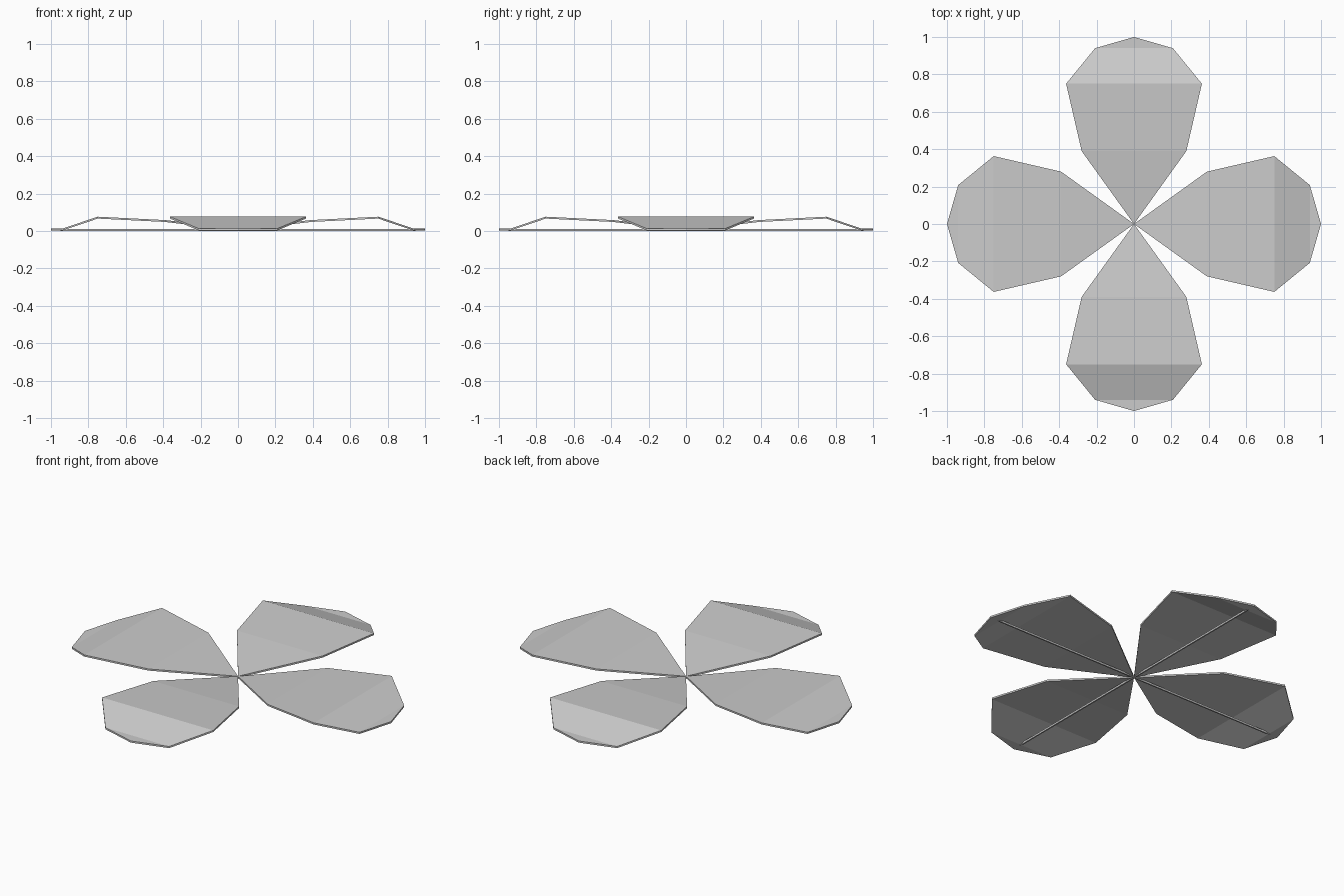
import bpy, bmesh
from math import pi
from mathutils import Matrix

if "Cube" in bpy.data.objects:
    bpy.data.objects.remove(bpy.data.objects["Cube"])

T = 0.01
# Half outline of a petal: distance from centre, half width, top height
STATIONS = [(0, 0, 0.012), (0.39, 0.28, 0.058), (0.75, 0.363, 0.076),
            (0.94, 0.208, 0.012), (1.0, 0, 0.012)]


def add_object(name, bm, turn):
    bm.transform(Matrix.Rotation(turn, 4, 'Z'))
    bmesh.ops.recalc_face_normals(bm, faces=bm.faces)
    me = bpy.data.meshes.new(name)
    bm.to_mesh(me)
    bm.free()
    ob = bpy.data.objects.new(name, me)
    bpy.context.collection.objects.link(ob)


def petal(name, turn):
    # Folded sheet with a pointed root and tip, then given thickness downwards
    bm = bmesh.new()
    rows = []
    for r, w, z in STATIONS:
        sides = (-w, w) if w else (0,)
        rows.append([bm.verts.new((r, y, z)) for y in sides])
    for a, b in zip(rows, rows[1:]):
        bm.faces.new(a + b[::-1])
    ext = bmesh.ops.extrude_face_region(bm, geom=bm.faces[:], use_keep_orig=True)
    lower = [v for v in ext['geom'] if isinstance(v, bmesh.types.BMVert)]
    bmesh.ops.translate(bm, verts=lower, vec=(0, 0, -T))
    add_object(name, bm, turn)


def strut(name, turn):
    # Thin straight bar lying on the ground under the petal
    bm = bmesh.new()
    bmesh.ops.create_cube(bm, size=1)
    bmesh.ops.scale(bm, verts=bm.verts, vec=(0.95, 0.008, 0.011))
    bmesh.ops.translate(bm, verts=bm.verts, vec=(0.475, 0, 0.0055))
    add_object(name, bm, turn)


# Four petals, each with its own strut
for i, side in enumerate(("right", "back", "left", "front")):
    petal(f"{side}_petal", i * pi / 2)
    strut(f"{side}_strut", i * pi / 2)
